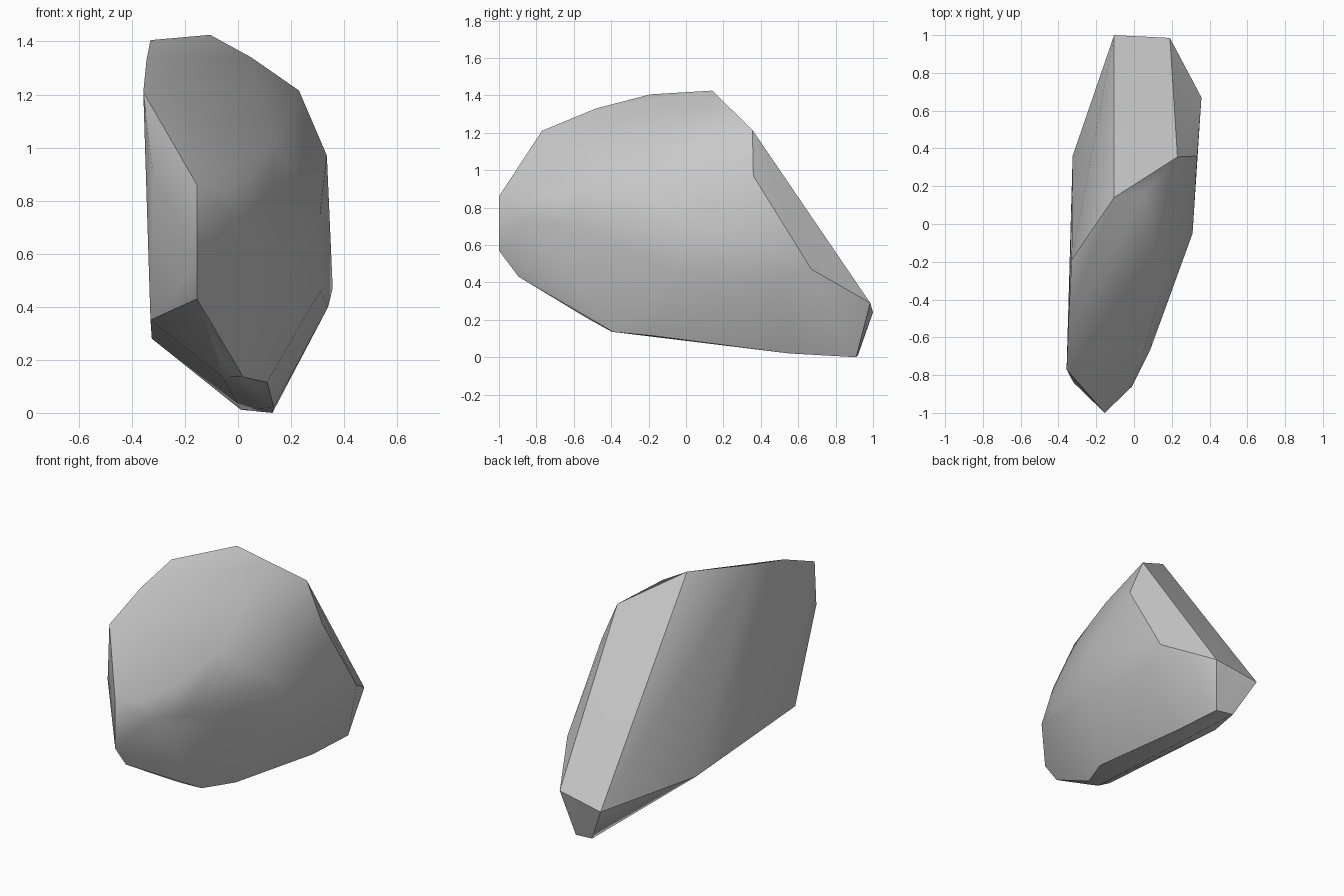
import bpy
import bmesh
import math
from mathutils import Vector

# Remove the default cube only
default_cube = bpy.data.objects.get("Cube")
if default_cube:
    bpy.data.objects.remove(default_cube, do_unlink=True)


def flat_material(name, colour):
    material = bpy.data.materials.new(name)
    material.use_nodes = True
    material.diffuse_color = colour
    shader = material.node_tree.nodes["Principled BSDF"]
    shader.inputs["Base Color"].default_value = colour
    shader.inputs["Roughness"].default_value = 1
    return material


# Chiselled corners of the boulder, grouped by region
front_ridge = [(-.155, -1, .86), (-.155, -1, .57), (-.155, -.895, .43)]
left_flank = [(-.357, -.77, 1.21), (-.32, -.84, .9), (-.33, -.615, .35), (-.325, .36, .28)]
crown = [(-.345, -.48, 1.33), (-.33, -.19, 1.405), (-.105, .14, 1.425), (.05, .16, 1.34)]
back_slope = [(.23, .355, 1.215), (.335, .36, .97), (.357, .67, .47), (.19, .985, .29), (-.105, 1, .24)]
right_shoulder = [(-.05, -.87, .83), (.045, -.69, .89), (.14, -.38, 1.02), (.2, -.02, 1.12)]
right_flank = [(-.01, -.86, .74), (.085, -.67, .72), (.31, -.05, .75), (.31, -.05, .46), (.34, .5, .4)]
underside = [(-.07, -.535, .212), (-.06, -.4, .137), (.02, -.39, .135), (.11, -.18, .115),
             (.135, .55, .02), (.13, .91, 0), (.01, .92, .012)]


def build_boulder(name, regions, material):
    """Wrap the corners in a convex shell and merge nearly flat facets."""
    bm = bmesh.new()
    for region in regions:
        for corner in region:
            bm.verts.new(Vector(corner))
    hull = bmesh.ops.convex_hull(bm, input=bm.verts[:], use_existing_faces=False)
    buried = {v for v in hull["geom_interior"] if isinstance(v, bmesh.types.BMVert)}
    bmesh.ops.delete(bm, geom=list(buried), context="VERTS")
    bmesh.ops.dissolve_limit(bm, angle_limit=math.radians(2), verts=bm.verts[:], edges=bm.edges[:])
    bmesh.ops.recalc_face_normals(bm, faces=bm.faces[:])

    mesh = bpy.data.meshes.new(name)
    bm.to_mesh(mesh)
    bm.free()
    mesh.materials.append(material)
    boulder = bpy.data.objects.new(name, mesh)
    bpy.context.collection.objects.link(boulder)
    return boulder


stone_grey = flat_material("stone_grey", (.58, .58, .58, 1))
regions = [front_ridge, left_flank, crown, back_slope, right_shoulder, right_flank, underside]
boulder = build_boulder("boulder", regions, stone_grey)

# Soft facets with crisp ridges
bpy.ops.object.select_all(action="DESELECT")
boulder.select_set(True)
bpy.context.view_layer.objects.active = boulder
bpy.ops.object.shade_smooth_by_angle(angle=math.radians(34))
